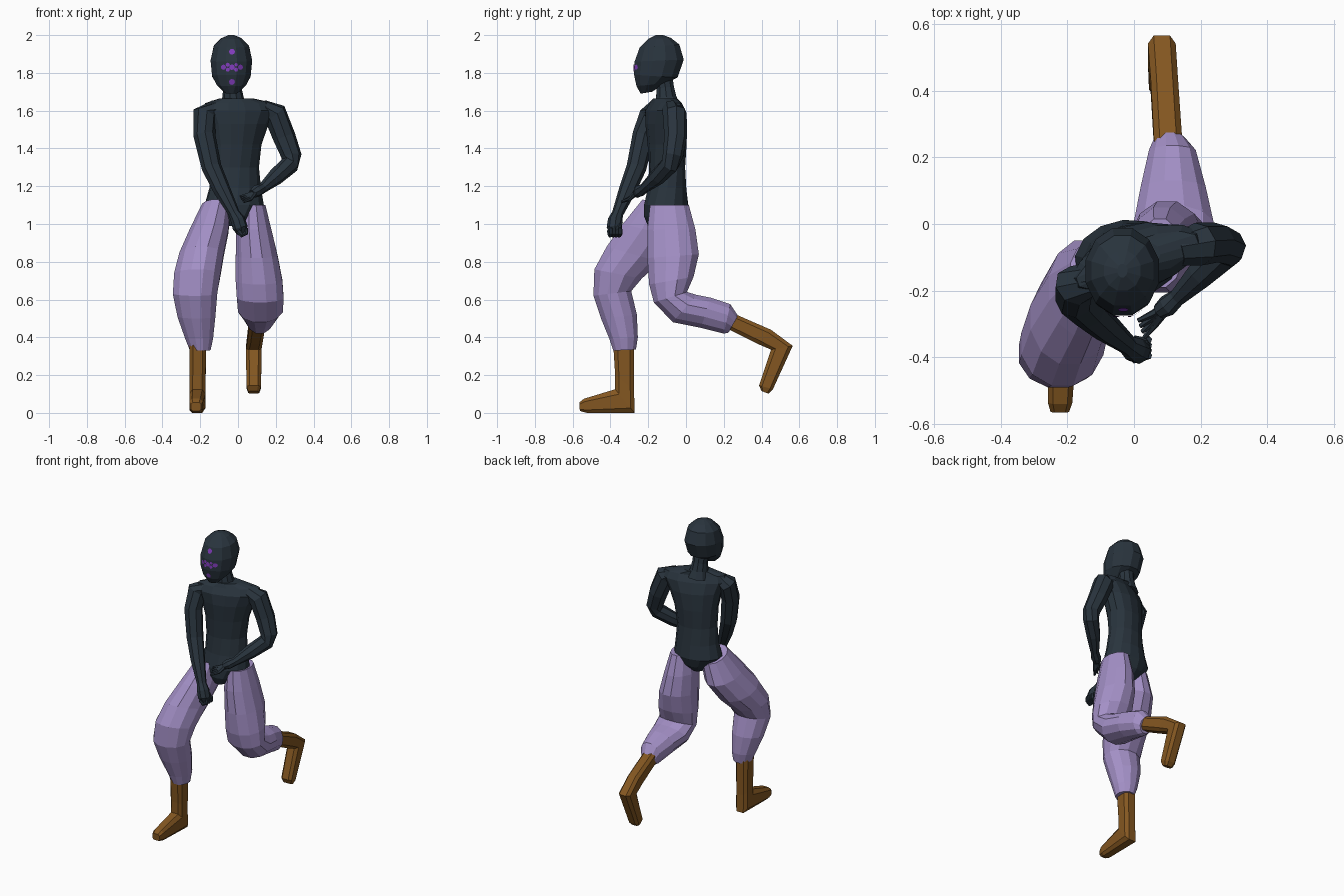
import bpy, bmesh, math
from mathutils import Vector as V
from mathutils.bvhtree import BVHTree


def material(name, rgb):
    m = bpy.data.materials.new(name)
    m.diffuse_color = (*rgb, 1)
    return m


DARK = material("dark slate", (0.022, 0.034, 0.047))
LILAC = material("lilac cloth", (0.37, 0.28, 0.57))
BROWN = material("brown leather", (0.23, 0.095, 0.015))
PURPLE = material("purple mark", (0.22, 0.045, 0.50))


def finish(bm, name, mat):
    bmesh.ops.recalc_face_normals(bm, faces=bm.faces)
    me = bpy.data.meshes.new(name)
    bm.to_mesh(me)
    bm.free()
    me.materials.append(mat)
    ob = bpy.data.objects.new(name, me)
    bpy.context.collection.objects.link(ob)
    return ob


def loft(name, rings, mat, n=12, boxy=False):
    """Skin a tube through rings given as (centre, half axis u, half axis v)."""
    bm = bmesh.new()
    p = 0.6 if boxy else 1.0
    k = 1 / math.cos(math.pi / n) ** p

    def f(t):
        return math.copysign(abs(t) ** p, t) * k

    loops = []
    for c, u, v in rings:
        angles = [(i + 0.5) * math.tau / n for i in range(n)]
        loops.append([bm.verts.new(c + u * f(math.cos(a)) + v * f(math.sin(a))) for a in angles])
    for a, b in zip(loops, loops[1:]):
        for i in range(n):
            j = (i + 1) % n
            bm.faces.new((a[i], a[j], b[j], b[i]))
    bm.faces.new(loops[0])
    bm.faces.new(loops[-1])
    return finish(bm, name, mat)


def side_rings(rows):
    """Rows: front point (y, z), back point (y, z), x range."""
    out = []
    for fy, fz, by, bz, x0, x1 in rows:
        c = V(((x0 + x1) / 2, (fy + by) / 2, (fz + bz) / 2))
        out.append((c, V((0, (fy - by) / 2, (fz - bz) / 2)), V(((x1 - x0) / 2, 0, 0))))
    return out


def limb(name, pts, mat, n=8):
    """Round tube along points (x, y, z, radius)."""
    P = [V(p[:3]) for p in pts]
    rings = []
    for i, p in enumerate(pts):
        t = (P[min(i + 1, len(P) - 1)] - P[max(i - 1, 0)]).normalized()
        u = t.cross(V((0.3, 1, 0))).normalized()
        rings.append((P[i], u * p[3], t.cross(u) * p[3]))
    return loft(name, rings, mat, n)


# Torso with twisted shoulders: centre x, y, z, half width, half depth, yaw
torso = []
for x, y, z, w, d, yaw in [
        (-0.02, -0.13, 0.99, 0.045, 0.07, 5), (-0.02, -0.115, 1.04, 0.10, 0.105, 5),
        (-0.02, -0.105, 1.10, 0.155, 0.115, 6), (-0.015, -0.10, 1.19, 0.135, 0.10, 10),
        (-0.015, -0.10, 1.30, 0.125, 0.09, 16), (-0.01, -0.10, 1.42, 0.135, 0.095, 20),
        (0.0, -0.105, 1.53, 0.165, 0.098, 20), (0.01, -0.11, 1.60, 0.205, 0.085, 20),
        (0.01, -0.11, 1.64, 0.19, 0.06, 20), (-0.01, -0.11, 1.665, 0.09, 0.055, 20)]:
    c, s = math.cos(math.radians(yaw)), math.sin(math.radians(yaw))
    torso.append((V((x, y, z)), V((c, s, 0)) * w, V((-s, c, 0)) * d))
loft("torso", torso, DARK, 14)

# Neck and head
limb("neck", [(-0.025, -0.10, 1.62, 0.07), (-0.027, -0.105, 1.67, 0.054),
              (-0.03, -0.11, 1.72, 0.046), (-0.035, -0.125, 1.80, 0.05)], DARK, 10)
head = loft("head", side_rings([
    (-0.24, 1.69, -0.18, 1.70, -0.07, 0.0), (-0.262, 1.73, -0.11, 1.745, -0.113, 0.043),
    (-0.275, 1.79, -0.045, 1.775, -0.137, 0.067), (-0.272, 1.86, -0.012, 1.87, -0.145, 0.075),
    (-0.245, 1.935, -0.035, 1.95, -0.128, 0.058), (-0.20, 1.98, -0.08, 1.985, -0.09, 0.02),
    (-0.16, 2.0, -0.12, 2.0, -0.05, -0.02)]), DARK, 12)

# Face marks: small fans laid onto the front of the head
tree = BVHTree.FromPolygons([v.co for v in head.data.vertices],
                            [p.vertices[:] for p in head.data.polygons])
bm = bmesh.new()


def on_face(x, z):
    hit = tree.ray_cast(V((x, -1, z)), V((0, 1, 0)))[0]
    return bm.verts.new(hit + V((0, -0.004, 0)))


for dx, z, r in [(0, 1.912, 0.016), (0, 1.752, 0.016), (0, 1.83, 0.015), (-0.045, 1.83, 0.014),
                 (0.045, 1.83, 0.014), (-0.022, 1.843, 0.011), (-0.022, 1.817, 0.011),
                 (0.022, 1.843, 0.009), (0.022, 1.817, 0.011)]:
    x = -0.032 + dx
    mid = on_face(x, z)
    rim = [on_face(x + r * math.cos(i * math.tau / 8), z + r * math.sin(i * math.tau / 8))
           for i in range(8)]
    for i in range(8):
        bm.faces.new((mid, rim[i], rim[(i + 1) % 8]))
finish(bm, "face_marks", PURPLE)

# Arms
limb("right_arm", [(-0.12, -0.16, 1.61, 0.045), (-0.178, -0.185, 1.58, 0.058),
                   (-0.178, -0.225, 1.47, 0.054), (-0.14, -0.262, 1.30, 0.049),
                   (-0.085, -0.31, 1.18, 0.042), (-0.02, -0.362, 1.055, 0.028),
                   (0.0, -0.375, 1.02, 0.036), (0.012, -0.38, 0.98, 0.037),
                   (0.02, -0.378, 0.945, 0.02)], DARK)
limb("left_arm", [(0.13, -0.08, 1.61, 0.045), (0.195, -0.06, 1.585, 0.06),
                  (0.245, -0.055, 1.46, 0.056), (0.283, -0.07, 1.36, 0.05),
                  (0.275, -0.085, 1.315, 0.046), (0.20, -0.15, 1.25, 0.041),
                  (0.13, -0.22, 1.19, 0.025), (0.10, -0.245, 1.175, 0.03),
                  (0.075, -0.262, 1.16, 0.022)], DARK)

# Fingers: curled on the right hand, open on the left
for i in range(4):
    y = -0.405 + i * 0.016
    limb("right_finger", [(0.0, y, 0.965, 0.012), (0.02, y + 0.004, 0.94, 0.011),
                          (0.042, y + 0.01, 0.952, 0.011), (0.045, y + 0.01, 0.98, 0.008)], DARK, 6)
    limb("left_finger", [(0.09, -0.25 - i * 0.005, 1.165, 0.012),
                         (0.055 + i * 0.003, -0.27 - i * 0.01, 1.155 - i * 0.008, 0.010),
                         (0.012 + i * 0.006, -0.29 - i * 0.017, 1.145 - i * 0.009, 0.006)], DARK, 6)
limb("right_thumb", [(0.0, -0.35, 1.01, 0.014), (0.03, -0.355, 0.99, 0.013),
                     (0.045, -0.37, 0.965, 0.008)], DARK, 6)

# Baggy trouser legs
loft("right_trouser_leg", side_rings([
    (-0.23, 1.13, -0.05, 1.07, -0.19, -0.04), (-0.335, 1.00, -0.05, 0.93, -0.255, -0.05),
    (-0.42, 0.88, -0.14, 0.80, -0.31, -0.075), (-0.485, 0.76, -0.235, 0.71, -0.338, -0.092),
    (-0.49, 0.62, -0.29, 0.645, -0.345, -0.11), (-0.45, 0.50, -0.26, 0.52, -0.32, -0.12),
    (-0.405, 0.39, -0.255, 0.40, -0.28, -0.132), (-0.385, 0.33, -0.265, 0.335, -0.255, -0.145)]),
    LILAC, 12)
loft("left_trouser_leg", side_rings([
    (-0.19, 1.10, 0.015, 1.10, 0.01, 0.145), (-0.205, 0.97, 0.05, 0.97, -0.01, 0.177),
    (-0.205, 0.82, 0.068, 0.84, -0.012, 0.21), (-0.195, 0.68, 0.04, 0.72, -0.012, 0.235),
    (-0.17, 0.585, 0.005, 0.64, -0.006, 0.241), (-0.07, 0.48, 0.055, 0.625, 0.0, 0.238),
    (0.08, 0.45, 0.13, 0.61, 0.02, 0.215), (0.20, 0.42, 0.235, 0.575, 0.045, 0.185),
    (0.225, 0.425, 0.275, 0.515, 0.06, 0.155)]), LILAC, 12)

# Boots, mitred at the heel
loft("right_boot", side_rings([
    (-0.385, 0.36, -0.275, 0.36, -0.257, -0.168), (-0.375, 0.20, -0.275, 0.12, -0.257, -0.172),
    (-0.375, 0.125, -0.272, 0.0, -0.258, -0.172), (-0.54, 0.075, -0.525, 0.0, -0.258, -0.185),
    (-0.565, 0.055, -0.562, 0.01, -0.25, -0.195)]), BROWN, 8, True)
loft("left_boot", side_rings([
    (0.22, 0.445, 0.255, 0.525, 0.06, 0.145), (0.38, 0.365, 0.45, 0.44, 0.05, 0.132),
    (0.45, 0.335, 0.565, 0.355, 0.042, 0.125), (0.387, 0.145, 0.46, 0.125, 0.045, 0.122),
    (0.40, 0.115, 0.438, 0.102, 0.055, 0.112)]), BROWN, 8, True)
